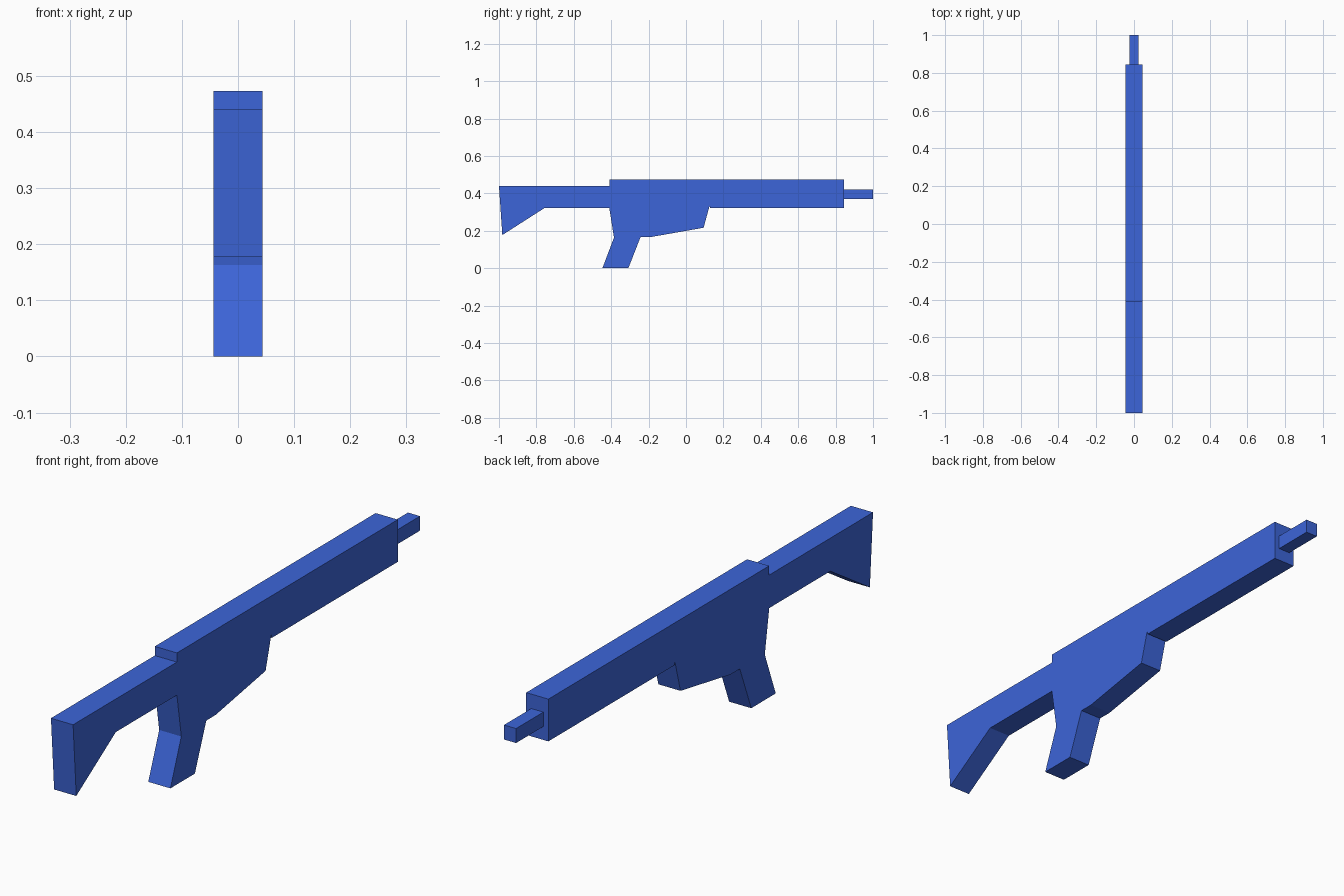
import bpy
import bmesh

cube = bpy.data.objects.get("Cube")
if cube:
    bpy.data.objects.remove(cube, do_unlink=True)

blue = bpy.data.materials.new("royal blue")
blue.use_nodes = True
colour = (0.046, 0.13, 0.69, 1)
blue.diffuse_color = colour
blue.node_tree.nodes["Principled BSDF"].inputs["Base Color"].default_value = colour


def extrude_profile(name, profile, half_width):
    """Extrude a (y, z) side outline across x, centred on x = 0."""
    bm = bmesh.new()
    face = bm.faces.new([bm.verts.new((-half_width, y, z)) for y, z in profile])
    result = bmesh.ops.extrude_face_region(bm, geom=[face], use_keep_orig=True)
    moved = [v for v in result["geom"] if isinstance(v, bmesh.types.BMVert)]
    bmesh.ops.translate(bm, verts=moved, vec=(2 * half_width, 0, 0))
    bmesh.ops.recalc_face_normals(bm, faces=bm.faces)
    mesh = bpy.data.meshes.new(name)
    bm.to_mesh(mesh)
    bm.free()
    mesh.materials.append(blue)
    obj = bpy.data.objects.new(name, mesh)
    bpy.context.collection.objects.link(obj)
    return obj


# Body: one slab whose outline carries the stock, receiver and grip
top_edge = [(-1, 0.44), (-0.41, 0.44), (-0.41, 0.473), (0.845, 0.473)]
fore_end = [(0.845, 0.321), (0.13, 0.321), (0.126, 0.333)]
receiver_belly = [(0.094, 0.216), (-0.19, 0.166), (-0.243, 0.166)]
grip = [(-0.308, 0), (-0.447, 0), (-0.385, 0.163), (-0.41, 0.321)]
stock = [(-0.757, 0.321), (-0.982, 0.177)]
extrude_profile("body", top_edge + fore_end + receiver_belly + grip + stock, 0.044)

# Barrel: narrow square bar at the rear end of the body
extrude_profile("barrel", [(0.845, 0.369), (1, 0.369), (1, 0.421), (0.845, 0.421)], 0.024)
